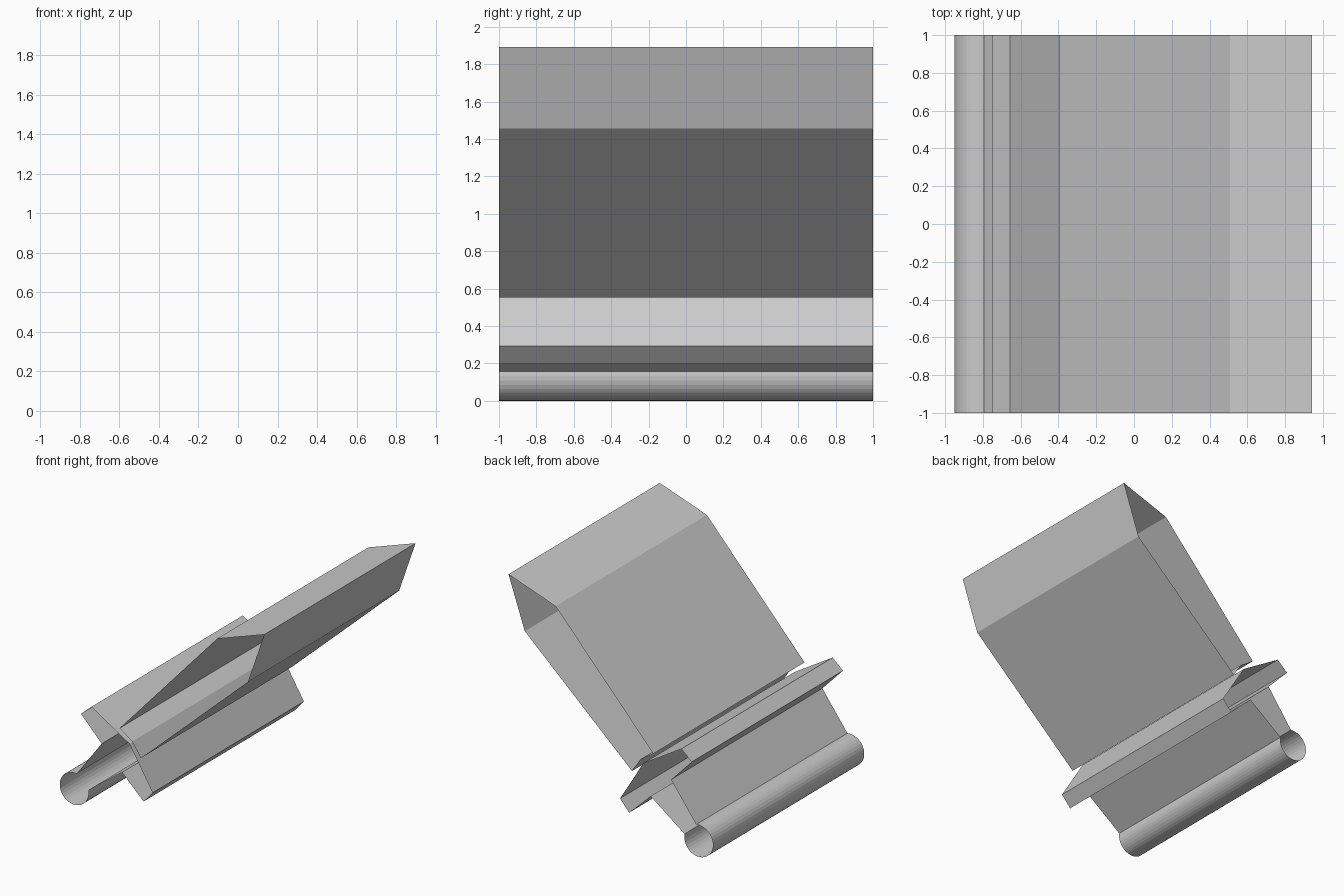
import bpy, bmesh
from math import cos, sin, radians

if "Cube" in bpy.data.objects:
    bpy.data.objects.remove(bpy.data.objects["Cube"])

AXIS = 0.95  # the sword lies along the diagonal z = x + AXIS


def mirror(p):
    """Reflect an (x, z) point across the sword's long axis."""
    return (p[1] - AXIS, p[0] + AXIS)


def ribbon(name, outline):
    """Sweep a closed (x, z) outline along y, leaving both ends open."""
    bm = bmesh.new()
    front = [bm.verts.new((x, -1, z)) for x, z in outline]
    back = [bm.verts.new((x, 1, z)) for x, z in outline]
    n = len(outline)
    for i in range(n):
        j = (i + 1) % n
        bm.faces.new((front[i], back[i], back[j], front[j]))
    mesh = bpy.data.meshes.new(name)
    bm.to_mesh(mesh)
    bm.free()
    obj = bpy.data.objects.new(name, mesh)
    bpy.context.collection.objects.link(obj)
    return obj


# Blade: pointed tip, slight taper, shallow notch at the base
tip, notch = (0.943, 1.893), (-0.278, 0.672)
half = [(0.507, 1.742), (-0.397, 0.75)]
ribbon("blade", [tip] + [mirror(p) for p in half] + [notch] + half[::-1])

# Hilt: peaked guard, tapering grip and round pommel in one outline
peak = (-0.305, 0.645)
half = [(-0.657, 0.86), (-0.753, 0.776), (-0.562, 0.577)]
r, cx, cz = 0.133, -0.817, 0.133
steps = 28
pommel = []
for i in range(steps + 1):
    a = radians(10 - 290 * i / steps)
    pommel.append((cx + r * cos(a), cz + r * sin(a)))
ribbon("hilt", [peak] + [mirror(p) for p in half] + pommel + half[::-1])
